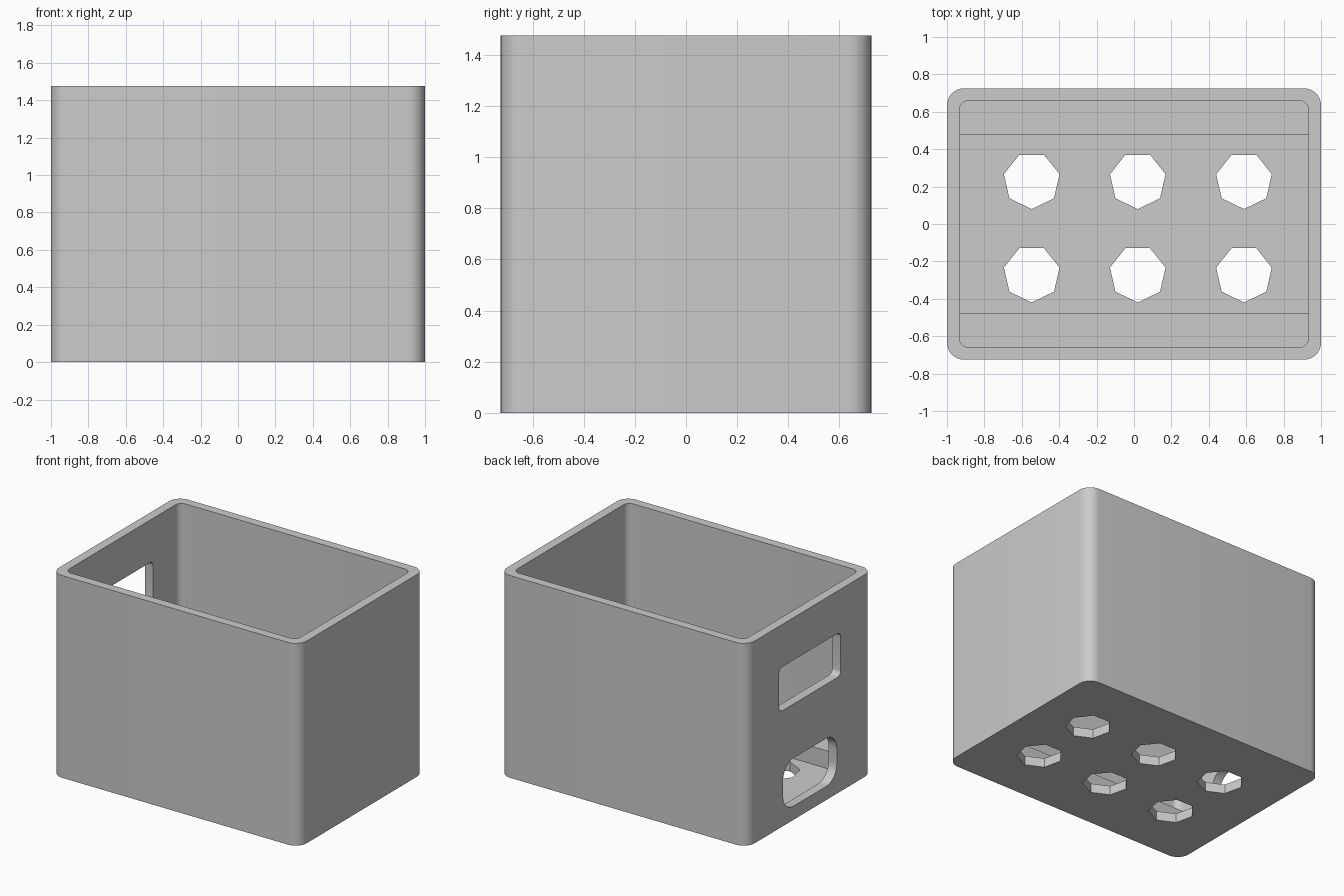
import bpy, bmesh, math
from mathutils import Matrix, Vector

if "Cube" in bpy.data.objects:
    bpy.data.objects.remove(bpy.data.objects["Cube"])

grey = bpy.data.materials.new("plain grey")
grey.diffuse_color = (0.6, 0.6, 0.6, 1)
grey.use_nodes = True
grey.node_tree.nodes["Principled BSDF"].inputs["Base Color"].default_value = grey.diffuse_color


def rounded_rect(w, h, r, steps=8):
    """Outline of a rectangle with rounded corners, counter-clockwise."""
    pts = []
    for i, (sx, sy) in enumerate([(1, 1), (-1, 1), (-1, -1), (1, -1)]):
        for k in range(steps + 1):
            a = math.pi / 2 * (i + k / steps)
            pts.append((sx * (w / 2 - r) + r * math.cos(a),
                        sy * (h / 2 - r) + r * math.sin(a)))
    return pts


def prism(name, outline, z0, z1, matrix=Matrix()):
    """Extrude an outline from z0 to z1, then place it."""
    bm = bmesh.new()
    base = bm.faces.new([bm.verts.new((x, y, z0)) for x, y in outline])
    ext = bmesh.ops.extrude_face_region(bm, geom=[base])
    top = [v for v in ext["geom"] if isinstance(v, bmesh.types.BMVert)]
    bmesh.ops.translate(bm, verts=top, vec=(0, 0, z1 - z0))
    bmesh.ops.recalc_face_normals(bm, faces=bm.faces)
    bm.transform(matrix)
    mesh = bpy.data.meshes.new(name)
    bm.to_mesh(mesh)
    bm.free()
    mesh.materials.append(grey)
    ob = bpy.data.objects.new(name, mesh)
    bpy.context.collection.objects.link(ob)
    return ob


# Outer box
box = prism("box", rounded_rect(2, 1.45, 0.09), 0, 1.475)

# Cavity above the floor
cutters = [prism("cavity_cutter", rounded_rect(1.866, 1.32, 0.05), 0.067, 1.7)]

# Seven-sided drain holes through the floor
R = 0.1525
heptagon = [(R * math.cos(a), R * math.sin(a))
            for a in (-math.pi / 2 + i * math.tau / 7 for i in range(7))]
for x in (-0.547, 0.02, 0.588):
    for y in (0.2325, -0.267):
        cutters.append(prism("drain_cutter", heptagon, -0.1, 0.12,
                             Matrix.Translation((x, y, 0))))

# Two openings in the left wall (profile x -> y, profile y -> z, depth -> x)
side = Matrix(((0, 0, 1, 0), (1, 0, 0, 0), (0, 1, 0, 0), (0, 0, 0, 1)))
for w, z0, z1, r in ((0.71, 0.845, 1.165, 0.04), (0.62, 0.10, 0.45, 0.12)):
    place = Matrix.Translation((0, 0, (z0 + z1) / 2)) @ side
    cutters.append(prism("window_cutter", rounded_rect(w, z1 - z0, r),
                         -1.1, -0.85, place))

for c in cutters:
    c.hide_render = True
    c.hide_set(True)
    mod = box.modifiers.new("cut", "BOOLEAN")
    mod.operation = "DIFFERENCE"
    mod.solver = "EXACT"
    mod.object = c

# Apply the cuts and remove the cutters
bpy.context.view_layer.update()
cut_mesh = bpy.data.meshes.new_from_object(
    box.evaluated_get(bpy.context.evaluated_depsgraph_get()))
box.modifiers.clear()
box.data = cut_mesh
for c in cutters:
    bpy.data.objects.remove(c)

# Raised ledges along the front and back inner walls
for name, s in (("front_ledge", -1), ("back_ledge", 1)):
    prism(name, [(-0.96, s * 0.478), (0.96, s * 0.478),
                 (0.96, s * 0.69), (-0.96, s * 0.69)], 0.03, 0.195)

# Smooth rounded corners, sharp edges elsewhere
bpy.ops.object.select_all(action="DESELECT")
box.select_set(True)
bpy.context.view_layer.objects.active = box
bpy.ops.object.shade_smooth_by_angle(angle=math.radians(30))
